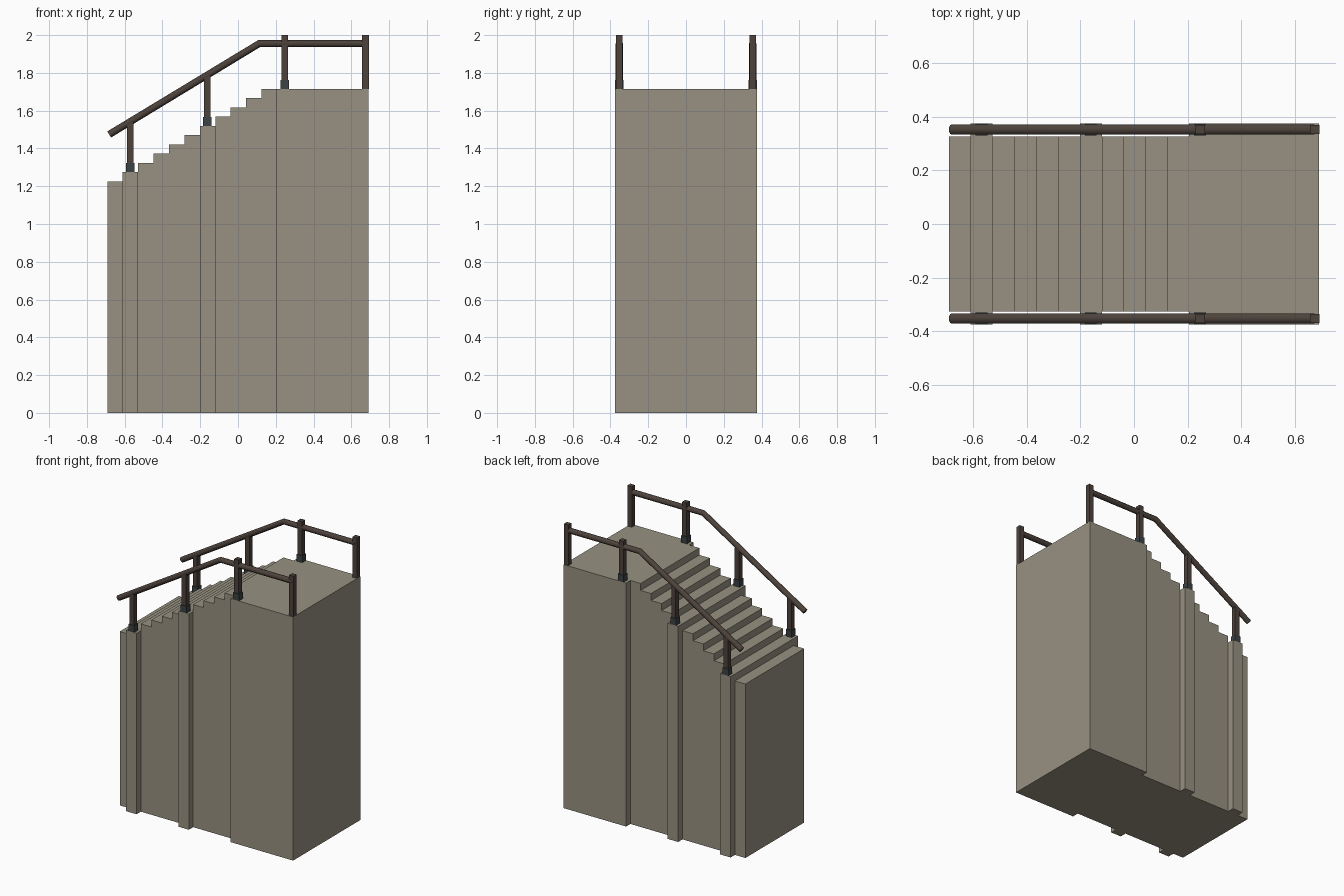
import bpy, bmesh
from mathutils import Matrix

if "Cube" in bpy.data.objects:
    bpy.data.objects.remove(bpy.data.objects["Cube"])


def material(name, rgb):
    m = bpy.data.materials.new(name)
    m.diffuse_color = (*rgb, 1)
    m.use_nodes = True
    m.node_tree.nodes["Principled BSDF"].inputs["Base Color"].default_value = m.diffuse_color
    return m


STONE = material("stone", (0.31, 0.285, 0.22))
WOOD = material("dark_wood", (0.075, 0.055, 0.045))
IRON = material("iron", (0.045, 0.055, 0.058))


def mesh_object(name, bm, mat):
    bmesh.ops.recalc_face_normals(bm, faces=bm.faces)
    me = bpy.data.meshes.new(name)
    bm.to_mesh(me)
    bm.free()
    ob = bpy.data.objects.new(name, me)
    bpy.context.collection.objects.link(ob)
    me.materials.append(mat)
    return ob


def box(name, x0, x1, y0, y1, z0, z1, mat):
    bm = bmesh.new()
    m = Matrix.Translation(((x0 + x1) / 2, (y0 + y1) / 2, (z0 + z1) / 2))
    bmesh.ops.create_cube(bm, size=1, matrix=m @ Matrix.Diagonal((x1 - x0, y1 - y0, z1 - z0, 1)))
    return mesh_object(name, bm, mat)


X0, X1, RUN = -0.692, 0.692, 0.0817
Z0, RISE, STEPS = 1.225, 0.049, 10
NARROW, WIDE = 0.327, 0.375
top = Z0 + RISE * STEPS


def step_x(i):
    return X0 + RUN * i


# Stair body: stepped side profile extruded across the width
profile = [(X0, 0)]
for i in range(STEPS + 1):
    profile += [(step_x(i), Z0 + RISE * i), (step_x(i + 1) if i < STEPS else X1, Z0 + RISE * i)]
profile.append((X1, 0))
bm = bmesh.new()
face = bm.faces.new([bm.verts.new((x, -NARROW, z)) for x, z in profile])
ext = bmesh.ops.extrude_face_region(bm, geom=[face])
bmesh.ops.translate(bm, vec=(0, 2 * NARROW, 0),
                    verts=[v for v in ext["geom"] if isinstance(v, bmesh.types.BMVert)])
stairs = mesh_object("stairs", bm, STONE)

# Wider piers under the rail posts and the wide landing, joined into the body
for x0, x1, z in [(step_x(1), step_x(2), Z0 + RISE),
                  (step_x(6), step_x(7), Z0 + RISE * 6),
                  (0.205, X1, top)]:
    pier = box("pier", x0, x1, -WIDE, WIDE, 0, z, STONE)
    mod = stairs.modifiers.new("join_pier", 'BOOLEAN')
    mod.operation = 'UNION'
    mod.solver = 'EXACT'
    mod.object = pier
    bpy.context.view_layer.objects.active = stairs
    bpy.ops.object.modifier_apply(modifier=mod.name)
    bpy.data.objects.remove(pier)

# Posts: x, foot height, top height, has iron shoe
POSTS = [(-0.57, Z0 + RISE, 1.54, True), (-0.162, Z0 + RISE * 6, 1.785, True),
         (0.247, top, 2.0, True), (0.675, top, 2.0, False)]
RAIL_Y = 0.353

for side, s in (("front", -1), ("back", 1)):
    y = s * RAIL_Y
    for n, (x, z0, z1, shoe) in enumerate(POSTS, 1):
        h = 0.0175
        box(f"{side}_post_{n}", x - h, x + h, y - h, y + h, z0, z1, WOOD)
        if shoe:
            h = 0.022
            box(f"{side}_post_shoe_{n}", x - h, x + h, y - h, y + h, z0, z0 + 0.048, IRON)

    # Handrail: round bar, sloping then level
    cu = bpy.data.curves.new(f"{side}_handrail", 'CURVE')
    cu.dimensions = '3D'
    cu.bevel_depth = 0.019
    cu.bevel_resolution = 4
    cu.use_fill_caps = True
    sp = cu.splines.new('POLY')
    path = [(-0.682, 1.474), (0.112, 1.955), (0.675, 1.955)]
    sp.points.add(len(path) - 1)
    for p, (x, z) in zip(sp.points, path):
        p.co = (x, y, z, 1)
    cu.materials.append(WOOD)
    rail = bpy.data.objects.new(f"{side}_handrail", cu)
    bpy.context.collection.objects.link(rail)
    bpy.ops.object.select_all(action='DESELECT')
    rail.select_set(True)
    bpy.context.view_layer.objects.active = rail
    bpy.ops.object.convert(target='MESH')
    bpy.ops.object.shade_smooth_by_angle()
